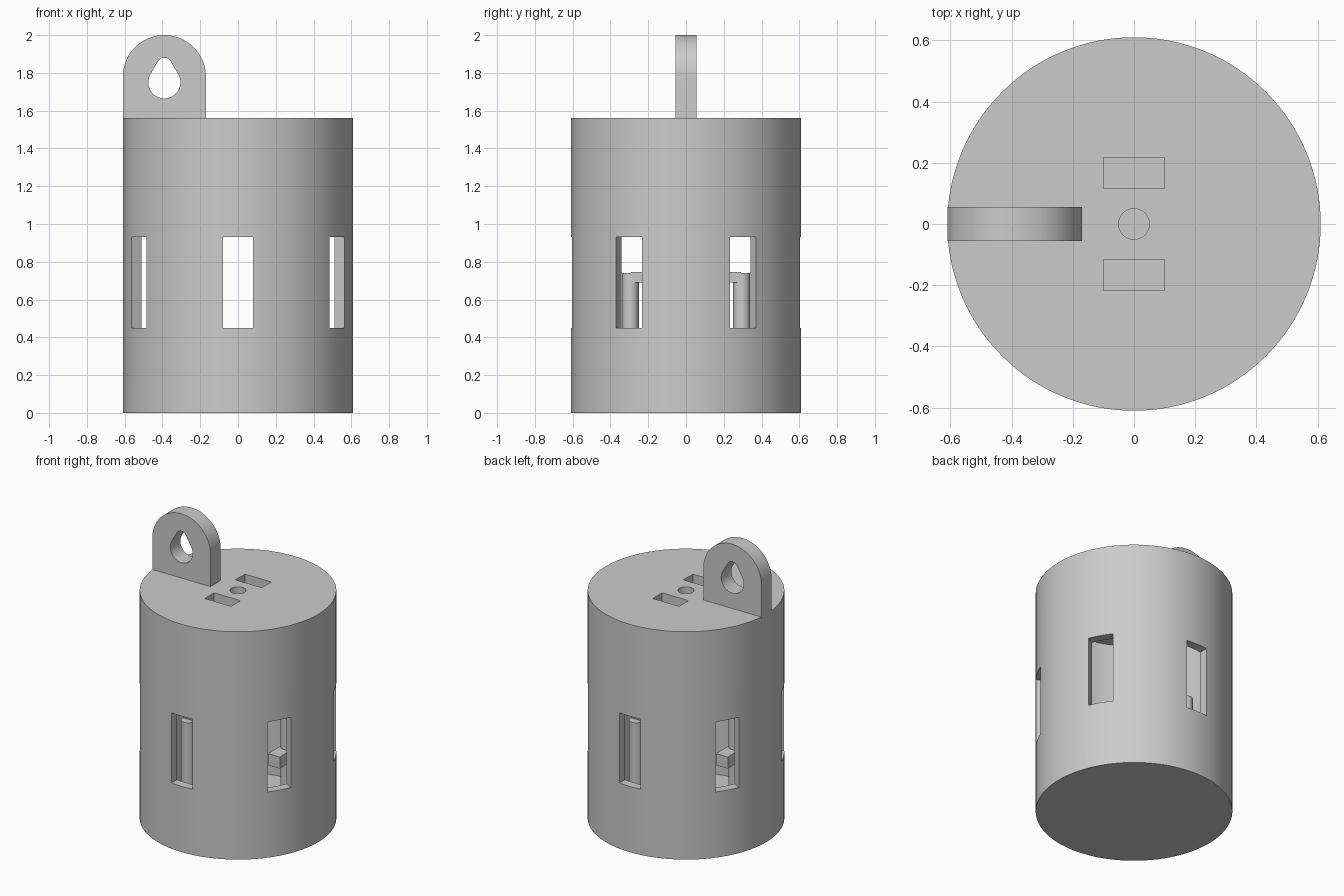
import bpy, bmesh, math
from mathutils import Matrix, Vector

old = bpy.data.objects.get("Cube")
if old:
    bpy.data.objects.remove(old, do_unlink=True)

grey = bpy.data.materials.new("light_grey")
grey.use_nodes = True
colour = (0.6, 0.6, 0.6, 1)
grey.diffuse_color = colour
grey.node_tree.nodes["Principled BSDF"].inputs["Base Color"].default_value = colour

R, WALL, TOP = 0.61, 0.06, 1.56


def make(name, bm):
    bmesh.ops.recalc_face_normals(bm, faces=bm.faces[:])
    me = bpy.data.meshes.new(name)
    bm.to_mesh(me)
    bm.free()
    me.materials.append(grey)
    ob = bpy.data.objects.new(name, me)
    bpy.context.collection.objects.link(ob)
    return ob


def cylinder(name, r, z0, z1, x=0, y=0, sides=96):
    bm = bmesh.new()
    bmesh.ops.create_cone(bm, cap_ends=True, segments=sides, radius1=r, radius2=r,
                          depth=z1 - z0, matrix=Matrix.Translation((x, y, (z0 + z1) / 2)))
    return make(name, bm)


def box(name, size, centre, turn=0):
    bm = bmesh.new()
    m = Matrix.Rotation(turn, 4, 'Z') @ Matrix.Translation(centre) @ Matrix.Diagonal((*size, 1))
    bmesh.ops.create_cube(bm, size=1, matrix=m)
    return make(name, bm)


def plate(name, outline, depth):
    """Extrude an x-z outline along y, centred on y = 0."""
    bm = bmesh.new()
    face = bm.faces.new([bm.verts.new((x, -depth / 2, z)) for x, z in outline])
    out = bmesh.ops.extrude_face_region(bm, geom=[face])
    verts = [v for v in out["geom"] if isinstance(v, bmesh.types.BMVert)]
    bmesh.ops.translate(bm, verts=verts, vec=Vector((0, depth, 0)))
    return make(name, bm)


def arc(cx, cz, r, a0, a1, n):
    angles = [math.radians(a0 + (a1 - a0) * i / n) for i in range(n + 1)]
    return [(cx + r * math.cos(a), cz + r * math.sin(a)) for a in angles]


def select(ob):
    bpy.ops.object.select_all(action='DESELECT')
    ob.select_set(True)
    bpy.context.view_layer.objects.active = ob


def cut(ob, cutters):
    for c in cutters:
        select(ob)
        mod = ob.modifiers.new("cut", 'BOOLEAN')
        mod.operation, mod.solver, mod.object = 'DIFFERENCE', 'EXACT', c
        bpy.ops.object.modifier_apply(modifier=mod.name)
        bpy.data.objects.remove(c, do_unlink=True)


def smooth(ob):
    select(ob)
    bpy.ops.object.shade_smooth_by_angle(angle=math.radians(30))


# Hollow housing with six windows, two slots and a centre hole in the lid
housing = cylinder("housing", R, 0, TOP, sides=128)
cutters = [cylinder("cavity", R - WALL, WALL, TOP - WALL, sides=128)]
for k in range(3):
    cutters.append(box("window_cutter", (0.16, 1.5, 0.48), (0, 0, 0.69), k * math.pi / 3))
for s in (-1, 1):
    cutters.append(box("slot_cutter", (0.2, 0.102, 0.3), (0, s * 0.167, TOP)))
cutters.append(cylinder("hole_cutter", 0.05, TOP - 0.15, TOP + 0.15, sides=48))
cut(housing, cutters)
smooth(housing)

# Hanging lug with a rounded top and a teardrop hole
LX, LR = -0.39, 0.22
lug = plate("hanging_lug", [(LX - LR, TOP - 0.01), (LX + LR, TOP - 0.01)]
            + arc(LX, 2 - LR, LR, 0, 180, 40), 0.11)
teardrop = arc(LX, 1.84, 0.04, 30, 150, 12) + arc(LX, 1.75, 0.085, 150, 390, 32)
cut(lug, [plate("teardrop_cutter", teardrop, 0.4)])
smooth(lug)

# Four inner posts, each with a catch on top and a shelf below
for sx, side in ((-1, "right"), (1, "left")):
    for sy, end in ((-1, "front"), (1, "back")):
        tag = f"{end}_{side}"
        x = sx * 0.17
        smooth(cylinder("post_" + tag, 0.045, WALL - 0.01, 0.74, x, sy * 0.295, 32))
        box("catch_" + tag, (0.09, 0.085, 0.055), (x, sy * 0.2475, 0.7175))
        box("shelf_" + tag, (0.09, 0.15, 0.08), (x, sy * 0.22, 0.38))
